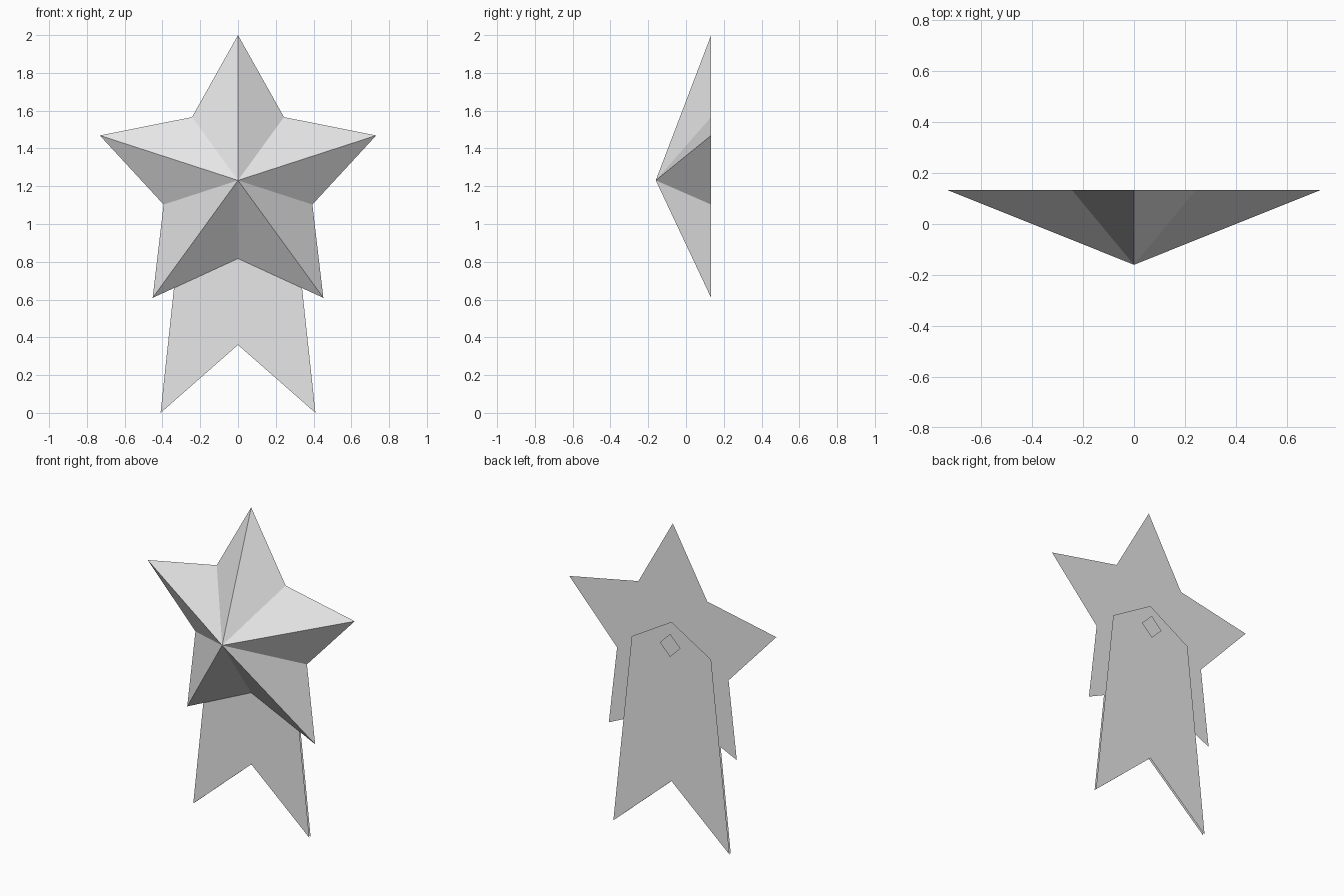
import bpy
import math

cube = bpy.data.objects.get("Cube")
if cube:
    bpy.data.objects.remove(cube, do_unlink=True)

CENTRE_Z = 1.231
STAR_BACK = 0.133

grey = bpy.data.materials.new("light_grey")
grey.use_nodes = True
colour = (0.8, 0.8, 0.8, 1)
grey.diffuse_color = colour
grey.node_tree.nodes["Principled BSDF"].inputs["Base Color"].default_value = colour


def add_part(name, verts, faces):
    mesh = bpy.data.meshes.new(name)
    mesh.from_pydata(verts, [], faces)
    mesh.materials.append(grey)
    obj = bpy.data.objects.new(name, mesh)
    bpy.context.collection.objects.link(obj)
    return obj


def ring(radii, count):
    """Points around the centre, starting at the top, clockwise from the front."""
    points = []
    for i in range(count):
        angle = 2 * math.pi * i / count
        r = radii[i % len(radii)]
        points.append((r * math.sin(angle), CENTRE_Z + r * math.cos(angle)))
    return points


def add_sheet(name, outline, y, faces_back=True):
    """Flat sheet from a front-clockwise outline."""
    order = list(range(len(outline)))
    if not faces_back:
        order.reverse()
    add_part(name, [(x, y, z) for x, z in outline], [order])


# Faceted five-pointed star with a flat back
star = ring((0.769, 0.414), 10)
n = len(star)
verts = [(x, STAR_BACK, z) for x, z in star] + [(0, -0.16, CENTRE_Z)]
facets = [((i + 1) % n, i, n) for i in range(n)]
add_part("star", verts, facets + [tuple(range(n))])

# Swallow-tailed ribbon, front and back layers
half = [(0.28, 1.21), (0.41, 0.0)]
ribbon = [(0, 1.376)] + half + [(0, 0.36)] + [(-x, z) for x, z in reversed(half)]
add_sheet("ribbon_front", ribbon, STAR_BACK + 0.001, faces_back=False)
add_sheet("ribbon_back", ribbon, 0.147)

# Small diamond fastener behind the ribbon
add_sheet("diamond_fastener", ring((0.073,), 4), 0.16)
